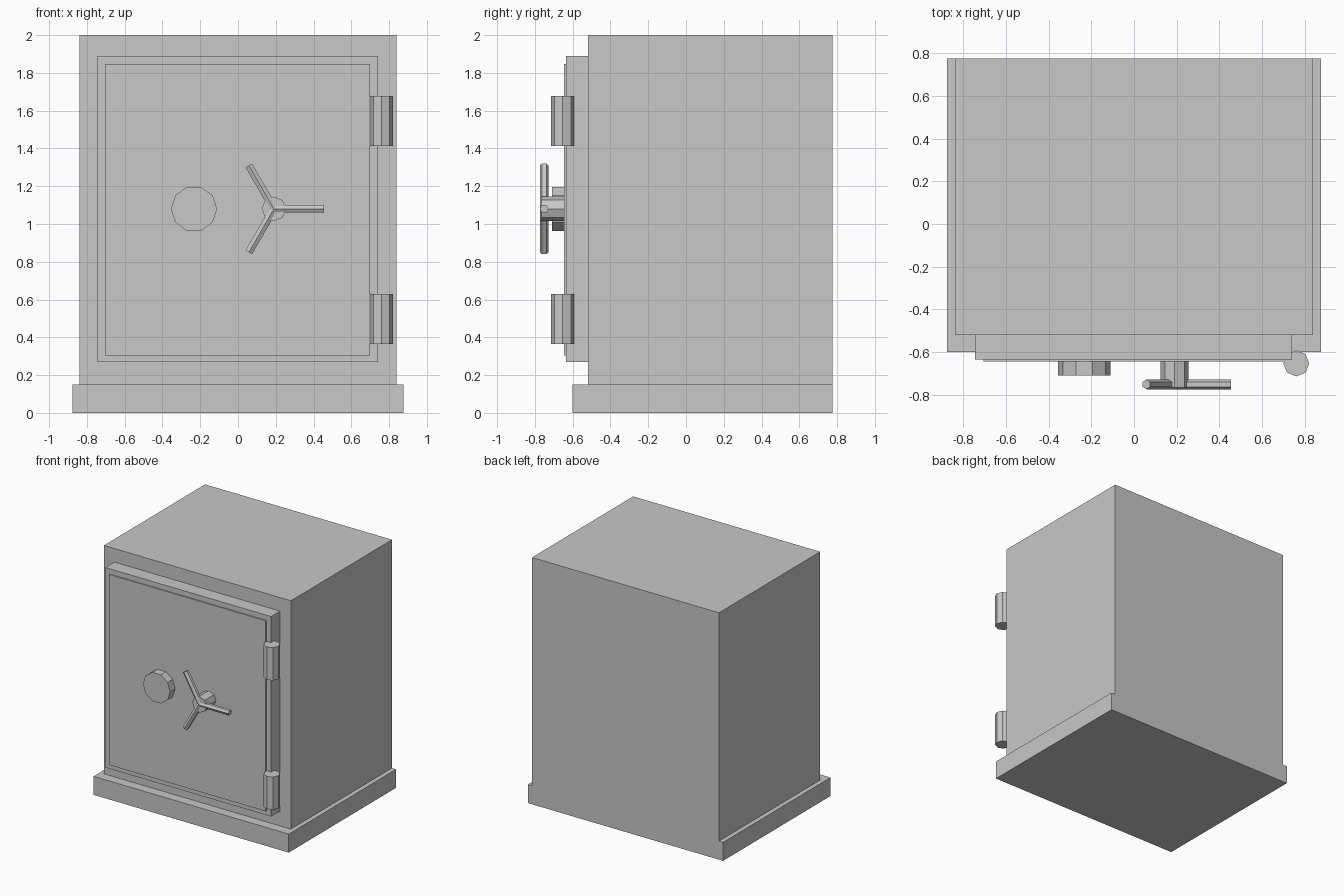
import bpy
from math import radians, pi
from mathutils import Matrix, Vector

cube = bpy.data.objects.get("Cube")
if cube:
    bpy.data.objects.remove(cube, do_unlink=True)

# One flat grey for the whole safe
steel = bpy.data.materials.new("grey steel")
steel.use_nodes = True
steel.diffuse_color = (0.58, 0.58, 0.58, 1)
steel.node_tree.nodes["Principled BSDF"].inputs["Base Color"].default_value = (0.58, 0.58, 0.58, 1)


def finish(name):
    obj = bpy.context.object
    obj.name = name
    obj.data.materials.append(steel)
    return obj


def box(name, low, high):
    low, high = Vector(low), Vector(high)
    bpy.ops.mesh.primitive_cube_add(size=1)
    obj = finish(name)
    obj.data.transform(Matrix.Translation((low + high) / 2) @ Matrix.Diagonal((high - low).to_4d()))
    return obj


def rod(name, sides, radius, start, end, roll=0):
    """Prism from start to end; roll turns its corners about its axis."""
    start, end = Vector(start), Vector(end)
    axis = end - start
    bpy.ops.mesh.primitive_cylinder_add(vertices=sides, radius=radius, depth=axis.length)
    obj = finish(name)
    turn = Vector((0, 0, 1)).rotation_difference(axis).to_matrix().to_4x4()
    obj.data.transform(Matrix.Translation((start + end) / 2) @ turn @ Matrix.Rotation(roll, 4, 'Z'))
    return obj


# Plinth, body and stepped door
box("plinth", (-0.875, -0.6, 0), (0.875, 0.775, 0.15))
box("body", (-0.838, -0.52, 0.15), (0.838, 0.775, 2))
box("door", (-0.745, -0.635, 0.27), (0.741, -0.52, 1.89))
box("door_panel", (-0.705, -0.645, 0.305), (0.7, -0.635, 1.848))

# Hinges on the model's left
for name, low, high in (("lower_hinge", 0.365, 0.63), ("upper_hinge", 1.412, 1.678)):
    rod(name, 8, 0.061, (0.76, -0.653, low), (0.76, -0.653, high))

# Combination dial, with corners level on both sides
rod("dial", 10, 0.122, (-0.233, -0.645, 1.08), (-0.233, -0.71, 1.08), pi / 2)

# Handle hub with three six-sided spokes, each ridged towards the front
rod("handle_hub", 8, 0.065, (0.19, -0.645, 1.08), (0.19, -0.765, 1.08))
hub = Vector((0.19, -0.751, 1.08))
for i in range(3):
    spoke = rod(f"handle_spoke_{i + 1}", 6, 0.023, (0, 0, 0), (0.265, 0, 0))
    spoke.data.transform(Matrix.Translation(hub) @ Matrix.Rotation(radians(-120 * i), 4, 'Y'))
